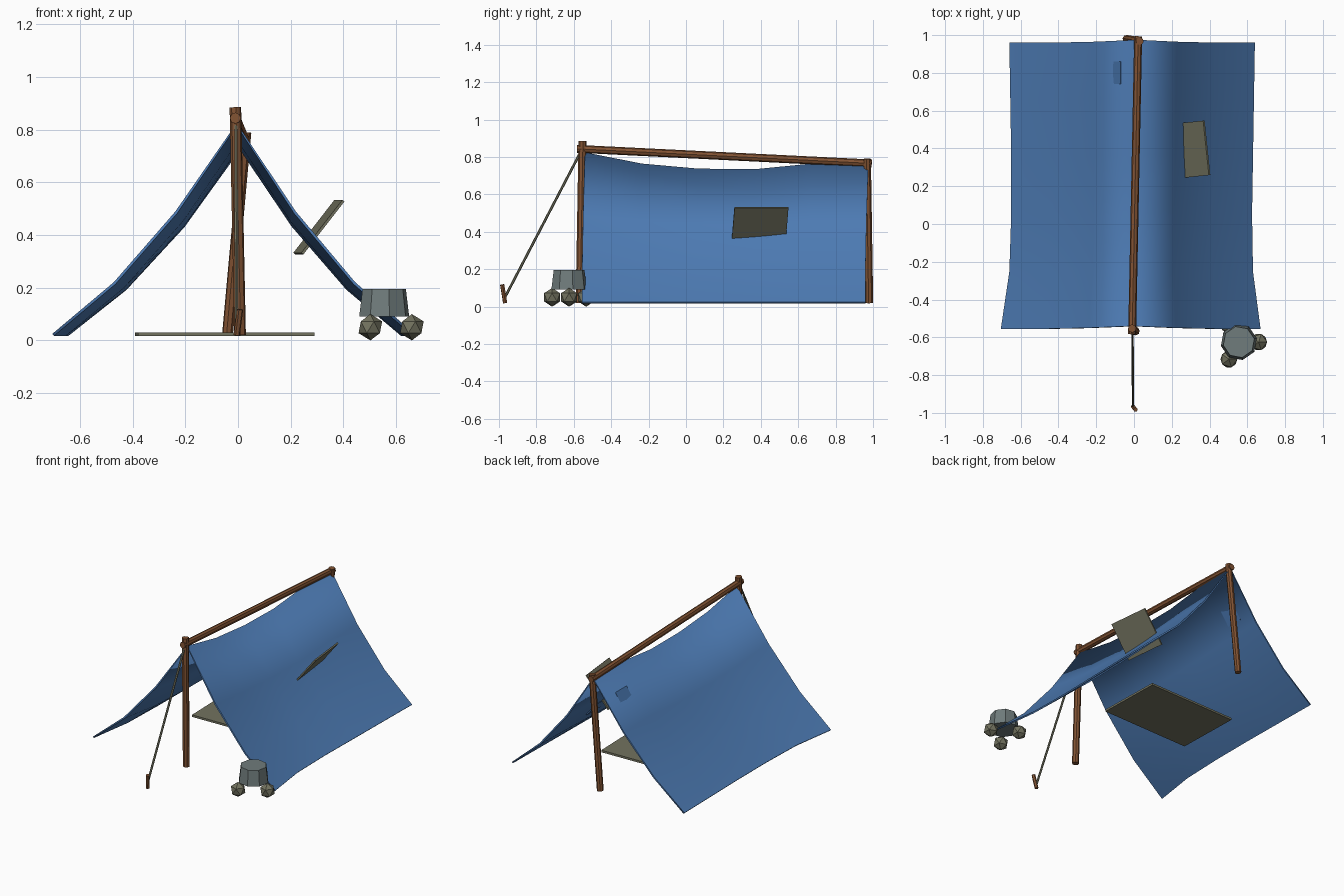
import bpy, bmesh
from math import radians, cos, sin
from mathutils import Vector

if "Cube" in bpy.data.objects:
    bpy.data.objects.remove(bpy.data.objects["Cube"])


def material(name, rgb):
    m = bpy.data.materials.new(name)
    m.diffuse_color = (*rgb, 1)
    m.use_nodes = True
    m.node_tree.nodes["Principled BSDF"].inputs["Base Color"].default_value = m.diffuse_color
    return m


WOOD = material("wood", (0.22, 0.085, 0.032))
CLOTH = material("cloth", (0.075, 0.2, 0.46))
PATCH = material("patch_cloth", (0.065, 0.18, 0.42))
CANVAS = material("canvas", (0.17, 0.17, 0.115))
METAL = material("metal", (0.16, 0.2, 0.2))


def finish(name, mat):
    ob = bpy.context.object
    ob.name = name
    ob.data.materials.append(mat)
    return ob


def rod(name, a, b, r, mat, sides=8):
    a, b = Vector(a), Vector(b)
    d = b - a
    bpy.ops.mesh.primitive_cylinder_add(
        vertices=sides, radius=r, depth=d.length, location=(a + b) / 2,
        rotation=d.to_track_quat('Z', 'Y').to_euler())
    return finish(name, mat)


def box(name, loc, size, rot, mat):
    bpy.ops.mesh.primitive_cube_add(size=1, location=loc,
                                    rotation=[radians(a) for a in rot])
    ob = finish(name, mat)
    ob.scale = size
    return ob


# Wooden frame, guy rope and stake
rod("front_post", (0.008, -0.568, 0.02), (-0.01, -0.553, 0.885), 0.022, WOOD)
rod("back_post", (-0.04, 0.98, 0.02), (0.03, 0.968, 0.79), 0.021, WOOD)
rod("ridge_pole", (-0.01, -0.583, 0.844), (0.022, 0.993, 0.766), 0.021, WOOD)
rod("guy_rope", (-0.008, -0.567, 0.82), (-0.005, -0.968, 0.05), 0.007, CANVAS, 6)
rod("stake", (-0.005, -0.967, 0.02), (0.008, -0.983, 0.118), 0.012, WOOD, 6)

# Sagging tarp: three panels per side, five along the ridge
ridge_z = [0.825, 0.765, 0.738, 0.735, 0.765, 0.77]
left_x = [-0.705, -0.66, -0.65, -0.65, -0.655, -0.66]
right_x = [0.67, 0.63, 0.625, 0.63, 0.635, 0.64]
drop = [1.0, 0.58, 0.245, 0.0]
bm = bmesh.new()
rows = []
for i in range(6):
    t = i / 5
    apex = -0.005 + 0.024 * t
    row = []
    for k in range(-3, 4):
        s = abs(k) / 3
        edge = left_x[i] if k < 0 else right_x[i]
        x = apex + (edge - apex) * s
        y = -0.54 + 1.515 * t - 0.015 * min(1, 2 * s)
        z = 0.025 + (ridge_z[i] - 0.025) * drop[abs(k)]
        row.append(bm.verts.new((x, y, z)))
    rows.append(row)
for a, b in zip(rows, rows[1:]):
    for k in range(6):
        f = bm.faces.new((a[k], a[k + 1], b[k + 1], b[k]))
        f.smooth = True
for e in bm.edges:
    if e.is_boundary:
        e.smooth = False
mesh = bpy.data.meshes.new("tarp")
bm.to_mesh(mesh)
bm.free()
tarp = bpy.data.objects.new("tarp", mesh)
mesh.materials.append(CLOTH)
bpy.context.collection.objects.link(tarp)
sol = tarp.modifiers.new("thickness", 'SOLIDIFY')
sol.thickness = 0.01
sol.offset = -1

# Mended patches, loose flap and ground mat
box("right_patch", (0.305, 0.505, 0.33), (0.13, 0.15, 0.008), (0, 50.8, 0), PATCH)
box("left_patch", (-0.115, 0.80, 0.577), (0.17, 0.12, 0.008), (0, -55.5, 0), PATCH)
box("loose_flap", (0.307, 0.395, 0.43), (0.255, 0.29, 0.01), (0, -52, 6), CANVAS)
box("ground_mat", (-0.05, 0.28, 0.024), (0.67, 0.45, 0.014), (0, 0, 1.5), CANVAS)

# Cooking pot on three stones
px, py = 0.555, -0.625
bpy.ops.mesh.primitive_cone_add(vertices=8, radius1=0.097, radius2=0.084,
                                depth=0.105, location=(px, py, 0.143),
                                rotation=(0, 0, radians(12)))
finish("pot", METAL)
for n in range(3):
    a = radians(120 * n)
    bpy.ops.mesh.primitive_ico_sphere_add(
        subdivisions=1, radius=0.05,
        location=(px + 0.105 * cos(a), py + 0.105 * sin(a), 0.05))
    finish(f"hearth_stone_{n + 1}", CANVAS)
